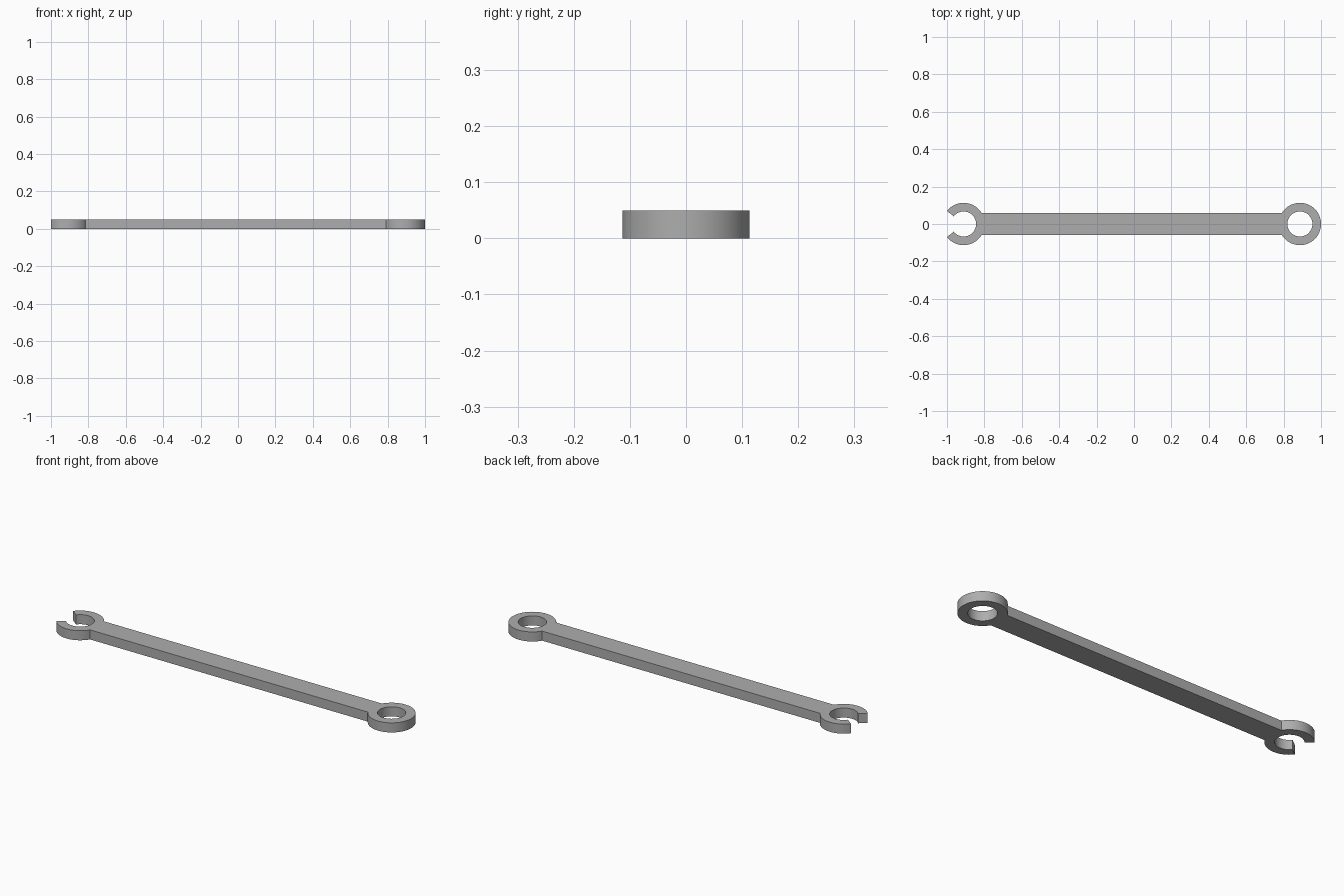
import bpy, bmesh
from math import sin, cos, asin, radians, pi

cube = bpy.data.objects.get("Cube")
if cube:
    bpy.data.objects.remove(cube, do_unlink=True)

THICK = 0.05
OUTER, HOLE = 0.113, 0.067
HALF_WIDTH = 0.058
RING_X, JAW_X = 1 - OUTER, -0.911
MOUTH = pi - radians(38)             # angle where the jaw tips end
JOIN = asin(HALF_WIDTH / OUTER)      # angle where the handle meets a head


def arc(cx, radius, start, end, steps):
    """Points along an arc centred on the x axis."""
    angles = [start + (end - start) * i / steps for i in range(steps + 1)]
    return [(cx + radius * cos(a), radius * sin(a), 0) for a in angles]


def add_loop(bm, points):
    verts = [bm.verts.new(p) for p in points]
    return [bm.edges.new((v, verts[i - 1])) for i, v in enumerate(verts)]


# Steel material
steel = bpy.data.materials.new("grey steel")
colour = (0.42, 0.42, 0.42, 1)
steel.use_nodes = True
steel.diffuse_color = colour
steel.node_tree.nodes["Principled BSDF"].inputs["Base Color"].default_value = colour

# Outline: closed ring head, handle sides and open jaw
outline = (arc(RING_X, OUTER, JOIN - pi, pi - JOIN, 56)
           + arc(JAW_X, OUTER, JOIN, MOUTH, 24)
           + arc(JAW_X, HOLE, MOUTH, -MOUTH, 52)
           + arc(JAW_X, OUTER, -MOUTH, -JOIN, 24))
ring_hole = arc(RING_X, HOLE, 0, 2 * pi, 64)[:-1]

bm = bmesh.new()
edges = add_loop(bm, outline) + add_loop(bm, ring_hole)
bmesh.ops.triangle_fill(bm, use_beauty=True, edges=edges)

# Raise the flat profile to its thickness
raised = bmesh.ops.extrude_face_region(bm, geom=bm.faces[:], use_keep_orig=True)
top = [g for g in raised["geom"] if isinstance(g, bmesh.types.BMVert)]
bmesh.ops.translate(bm, verts=top, vec=(0, 0, THICK))
bmesh.ops.recalc_face_normals(bm, faces=bm.faces[:])

mesh = bpy.data.meshes.new("wrench_body")
bm.to_mesh(mesh)
bm.free()
mesh.materials.append(steel)
wrench = bpy.data.objects.new("wrench_body", mesh)
bpy.context.collection.objects.link(wrench)

# Smooth curved walls, crisp rims
bpy.ops.object.select_all(action="DESELECT")
wrench.select_set(True)
bpy.context.view_layer.objects.active = wrench
bpy.ops.object.shade_smooth_by_angle(angle=radians(30))
